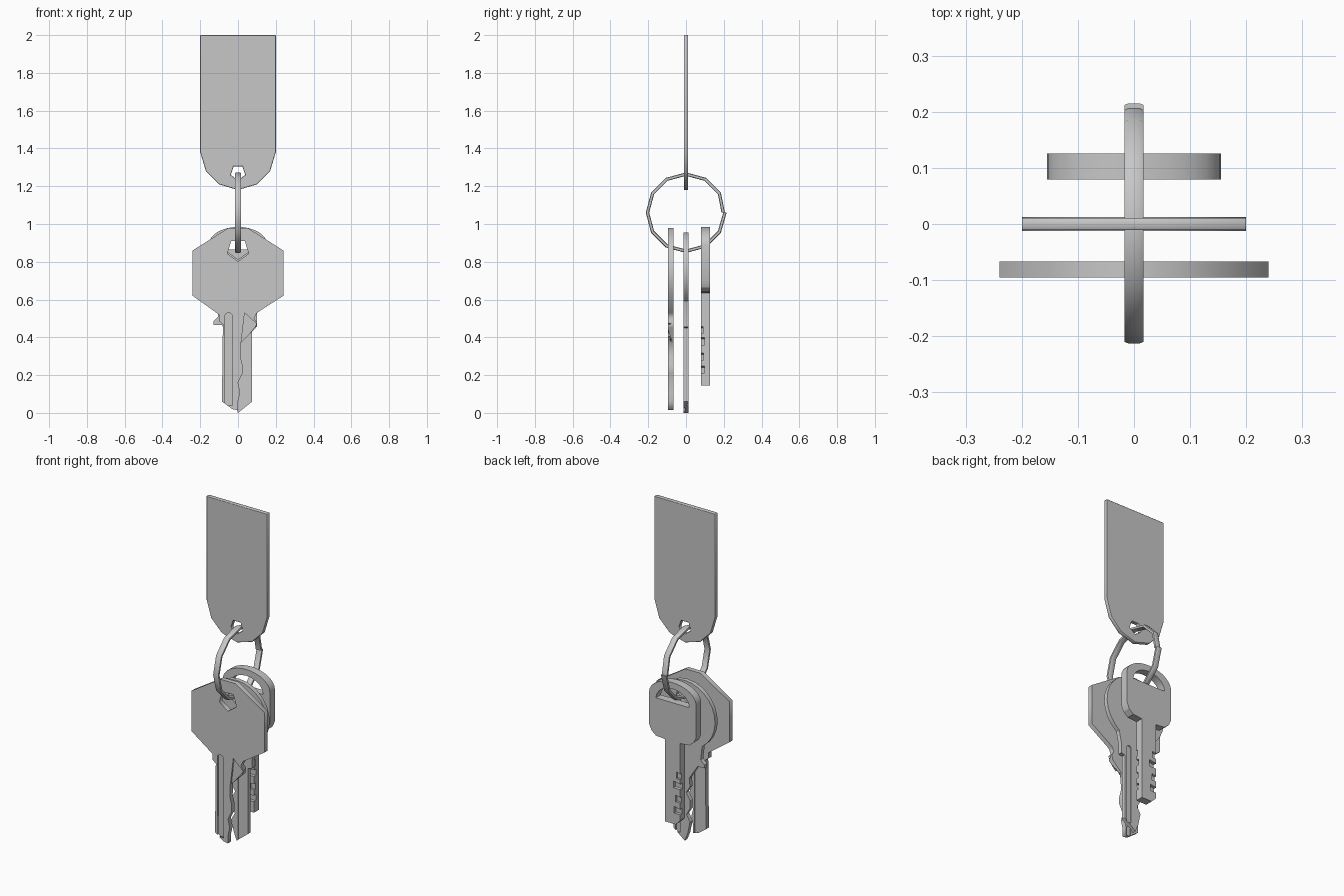
import bpy, bmesh
from math import sin, cos, pi, radians

old = bpy.data.objects.get("Cube")
if old:
    bpy.data.objects.remove(old, do_unlink=True)

GREY = (0.57, 0.57, 0.57, 1)
metal = bpy.data.materials.new("grey metal")
metal.use_nodes = True
metal.diffuse_color = GREY
metal.node_tree.nodes["Principled BSDF"].inputs["Base Color"].default_value = GREY


def arc(cx, cz, r, start, end, steps, squash=1):
    angles = [radians(start + (end - start) * i / steps) for i in range(steps + 1)]
    return [(cx + r * cos(a), cz + r * squash * sin(a)) for a in angles]


def mirrored(half):
    """Complete a +x outline, listed from top to bottom."""
    return half + [(-x, z) for x, z in reversed(half) if x > 0]


def pentagon(z, r):
    return arc(0, z, r, -90, 198, 4)


def plate(name, y, depth, *outlines):
    """Flat part from an x-z outline, with any further outlines as holes."""
    curve = bpy.data.curves.new(name, "CURVE")
    curve.dimensions = "2D"
    curve.fill_mode = "BOTH"
    curve.extrude = depth / 2
    for points in outlines:
        spline = curve.splines.new("POLY")
        spline.points.add(len(points) - 1)
        for p, (x, z) in zip(spline.points, points):
            p.co = (x, z, 0, 1)
        spline.use_cyclic_u = True
    ob = bpy.data.objects.new(name, curve)
    bpy.context.collection.objects.link(ob)
    ob.rotation_euler.x = pi / 2
    ob.location.y = y
    bpy.ops.object.select_all(action="DESELECT")
    ob.select_set(True)
    bpy.context.view_layer.objects.active = ob
    bpy.ops.object.convert(target="MESH")
    ob = bpy.context.object
    bpy.ops.object.transform_apply(location=True, rotation=True)
    bm = bmesh.new()
    bm.from_mesh(ob.data)
    bmesh.ops.remove_doubles(bm, verts=bm.verts, dist=1e-5)
    bmesh.ops.recalc_face_normals(bm, faces=bm.faces)
    bm.to_mesh(ob.data)
    bm.free()
    ob.data.materials.clear()
    ob.data.materials.append(metal)
    return ob


def cut(ob, y, depth, outline):
    """Carve an outline into a plate, then drop the cutter."""
    cutter = plate("cutter", y, depth, outline)
    cutter.hide_render = True
    bpy.context.view_layer.objects.active = ob
    mod = ob.modifiers.new("cut", "BOOLEAN")
    mod.operation = "DIFFERENCE"
    mod.solver = "EXACT"
    mod.object = cutter
    bpy.ops.object.modifier_apply(modifier=mod.name)
    bpy.data.objects.remove(cutter, do_unlink=True)


def smooth(ob, degrees):
    bpy.ops.object.select_all(action="DESELECT")
    ob.select_set(True)
    bpy.context.view_layer.objects.active = ob
    bpy.ops.object.shade_smooth_by_angle(angle=radians(degrees))


def groove(x, half, top, bottom):
    return [(x - half, bottom), (x + half, bottom)] + arc(x, top - half, half, 0, 180, 6)


# Tag
tag_half = [(0.2, 2), (0.2, 1.38), (0.17, 1.28), (0.1, 1.21), (0, 1.18)]
tag = plate("tag", 0, 0.022, mirrored(tag_half), pentagon(1.272, 0.04))
bevel = tag.modifiers.new("soft edge", "BEVEL")
bevel.width = 0.002
bevel.segments = 1

# Split ring: flattened tube whose ends sit at slightly different radii
bm = bmesh.new()
section = [(0.017, -0.006), (0.017, 0.006), (0.01, 0.009), (-0.01, 0.009),
           (-0.017, 0.006), (-0.017, -0.006), (-0.01, -0.009), (0.01, -0.009)]
loops = []
for i in range(13):
    a = i * pi / 6
    r = 0.204 + {0: -0.007, 12: 0.002}.get(i, 0)
    loops.append([bm.verts.new((x, (r + d) * cos(a), 1.06 + (r + d) * sin(a)))
                  for x, d in section])
for a, b in zip(loops, loops[1:]):
    for j in range(8):
        k = (j + 1) % 8
        bm.faces.new((a[j], a[k], b[k], b[j]))
bm.faces.new(loops[0])
bm.faces.new(loops[-1])
bmesh.ops.recalc_face_normals(bm, faces=bm.faces)
mesh = bpy.data.meshes.new("split_ring")
bm.to_mesh(mesh)
bm.free()
mesh.materials.append(metal)
ring = bpy.data.objects.new("split_ring", mesh)
bpy.context.collection.objects.link(ring)
smooth(ring, 35)

# Front key: angular head, toothed on the +x edge
front_outline = [
    (0.05, 0.98), (0.24, 0.86), (0.24, 0.62), (0.1, 0.53), (0.085, 0.5), (0.1, 0.48),
    (0.095, 0.45), (0.015, 0.37), (0.012, 0.3), (0.025, 0.25), (0.025, 0.21),
    (0, 0.16), (0.012, 0.11), (0, 0.06), (0, 0.015), (-0.03, 0.02), (-0.085, 0.06),
    (-0.08, 0.47), (-0.1, 0.485), (-0.1, 0.52), (-0.24, 0.62), (-0.24, 0.86), (-0.05, 0.98)]
front_key = plate("front_key", -0.081, 0.028, front_outline, pentagon(0.862, 0.06))
cut(front_key, -0.095, 0.02, groove(-0.05, 0.02, 0.53, 0.04))
cut(front_key, -0.067, 0.012, groove(-0.02, 0.012, 0.5, -0.1))
cut(front_key, -0.095, 0.02, [(0.035, 0.53), (0.1, 0.47), (0.015, 0.36)])

# Middle key: round head, toothed on the -x edge
middle_outline = arc(0, 0.755, 0.2, -55, 235, 22) + [
    (-0.105, 0.51), (-0.13, 0.485), (-0.13, 0.465), (-0.085, 0.465), (-0.03, 0.38),
    (-0.035, 0.33), (-0.01, 0.29), (-0.035, 0.25), (-0.035, 0.2), (-0.012, 0.16),
    (-0.035, 0.12), (-0.02, 0.05), (0, 0), (0.075, 0.06), (0.075, 0.45),
    (0.1, 0.455), (0.1, 0.52)]
middle_key = plate("middle_key", 0, 0.025, middle_outline, pentagon(0.872, 0.06))
cut(middle_key, 0.0125, 0.014, groove(0.045, 0.015, 0.52, 0.04))
cut(middle_key, -0.0125, 0.012, groove(0.02, 0.012, 0.5, -0.1))
smooth(middle_key, 20)

# Back key: domed head with a half-moon slot, square reversible blade
dome = arc(0, 0.89, 0.155, 90, 0, 8, 0.61)
back_half = dome + [(0.155, 0.7), (0.14, 0.665), (0.11, 0.64), (0.05, 0.635)]
back_outline = back_half + [(0.05, 0.145), (-0.02, 0.145), (-0.05, 0.175)]
back_outline += [(-x, z) for x, z in reversed(back_half) if x > 0.001]
slot = arc(0, 0.865, 0.11, 0, 180, 10, 0.75)
back_key = plate("back_key", 0.1025, 0.047, back_outline, slot)
for z, reach in ((0.44, 0.03), (0.38, 0.05), (0.3, 0.035), (0.23, 0.045)):
    for side, y in ((1, 0.079), (-1, 0.126)):
        x0, x1 = sorted((side * (0.055 - reach), side * 0.06))
        cut(back_key, y, reach * 0.8,
            [(x0, z - 0.02), (x1, z - 0.02), (x1, z + 0.02), (x0, z + 0.01)])
smooth(back_key, 25)
